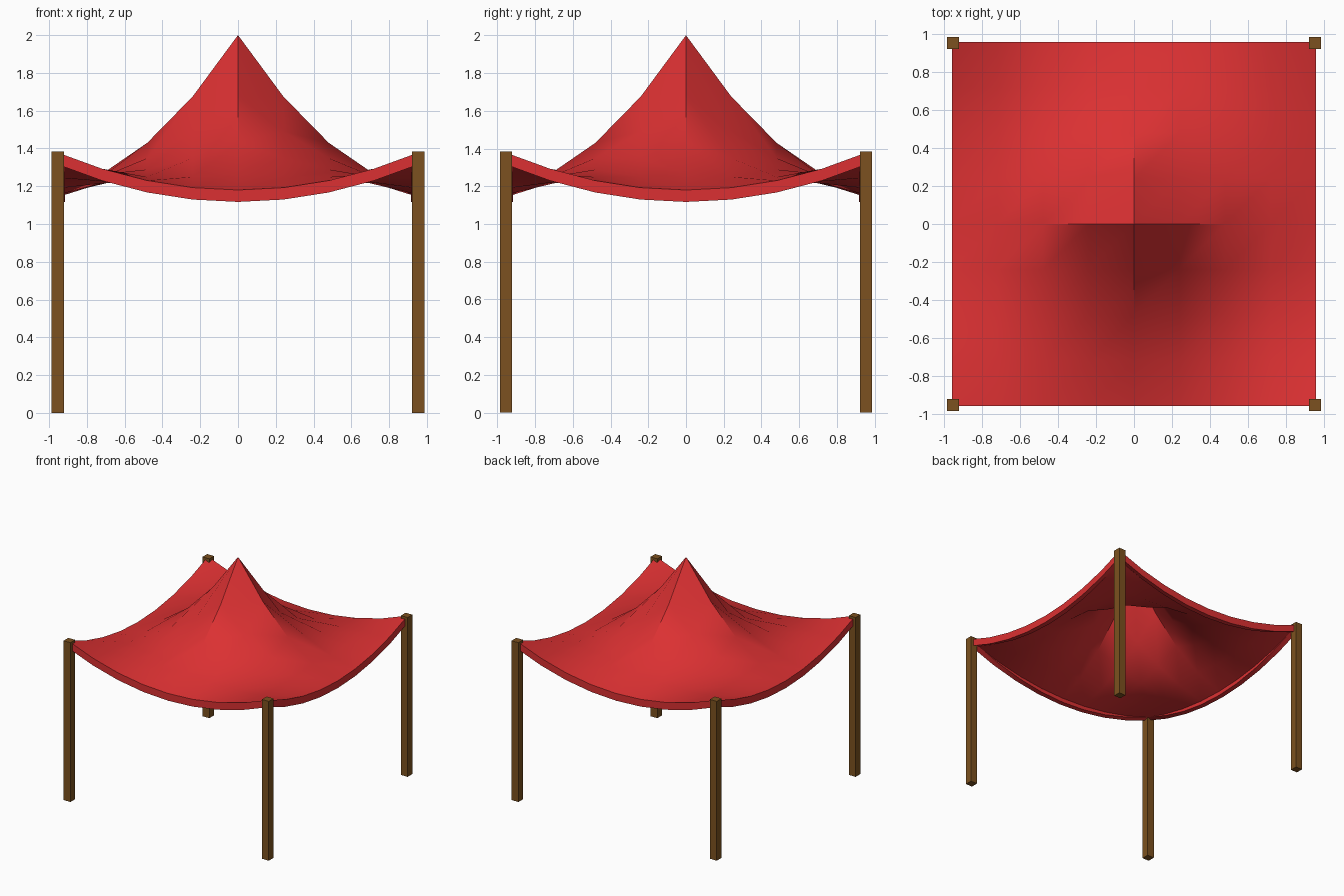
import bpy, bmesh, math

cube = bpy.data.objects.get("Cube")
if cube:
    bpy.data.objects.remove(cube, do_unlink=True)

HALF = 0.96          # half width of the cloth
INNER = 0.917        # half width inside the hanging hem
HEM = 0.063          # hem height
CLOTH = 0.035        # cloth thickness

# Control heights of one quadrant, from the peak out to the corner
HEIGHTS = [(2.0, 1.27, 1.18), (1.27, 1.27, 1.18), (1.18, 1.18, 1.38)]


def material(name, color):
    mat = bpy.data.materials.new(name)
    mat.use_nodes = True
    mat.diffuse_color = color
    mat.node_tree.nodes["Principled BSDF"].inputs["Base Color"].default_value = color
    return mat


def add_object(name, bm, mat):
    bmesh.ops.recalc_face_normals(bm, faces=bm.faces)
    mesh = bpy.data.meshes.new(name)
    bm.to_mesh(mesh)
    bm.free()
    mesh.materials.append(mat)
    obj = bpy.data.objects.new(name, mesh)
    bpy.context.collection.objects.link(obj)
    return obj


def blend(a, b, c, t):
    return a * (1 - t) ** 2 + 2 * b * t * (1 - t) + c * t * t


def cloth_height(x, y):
    u, v = min(abs(x) / HALF, 1), min(abs(y) / HALF, 1)
    return blend(*(blend(*row, u) for row in HEIGHTS), v)


def add_sheet(bm, half, drop):
    """Draped grid with a hem pulled straight down; returns the hem's lower edges."""
    verts = bmesh.ops.create_grid(bm, x_segments=8, y_segments=8, size=half)["verts"]
    for v in verts:
        v.co.z = cloth_height(v.co.x, v.co.y) - drop
    rim = [e for e in {e for v in verts for e in v.link_edges} if e.is_boundary]
    new = bmesh.ops.extrude_edge_only(bm, edges=rim)["geom"]
    for v in (g for g in new if isinstance(g, bmesh.types.BMVert)):
        s = HALF / half
        v.co.z = cloth_height(v.co.x * s, v.co.y * s) - HEM
    return [g for g in new if isinstance(g, bmesh.types.BMEdge) and g.is_boundary]


red = material("red cloth", (0.71, 0.03, 0.032, 1))
brown = material("brown wood", (0.20, 0.083, 0.014, 1))

# Canopy: upper sheet and underside joined along the bottom of the hem
bm = bmesh.new()
loops = add_sheet(bm, HALF, 0) + add_sheet(bm, INNER, CLOTH)
bmesh.ops.bridge_loops(bm, edges=loops)
canopy = add_object("canopy", bm, red)
bpy.ops.object.select_all(action="DESELECT")
canopy.select_set(True)
bpy.context.view_layer.objects.active = canopy
bpy.ops.object.shade_smooth_by_angle(angle=math.radians(30))

# Four square corner posts
POST, TALL, PLACE = 0.065, 1.385, 0.954
for side, sx in (("left", 1), ("right", -1)):
    for end, sy in (("front", -1), ("back", 1)):
        bm = bmesh.new()
        bmesh.ops.create_cube(bm, size=1)
        bmesh.ops.scale(bm, vec=(POST, POST, TALL), verts=bm.verts)
        bmesh.ops.translate(bm, vec=(sx * PLACE, sy * PLACE, TALL / 2), verts=bm.verts)
        add_object(f"{end}_{side}_post", bm, brown)
